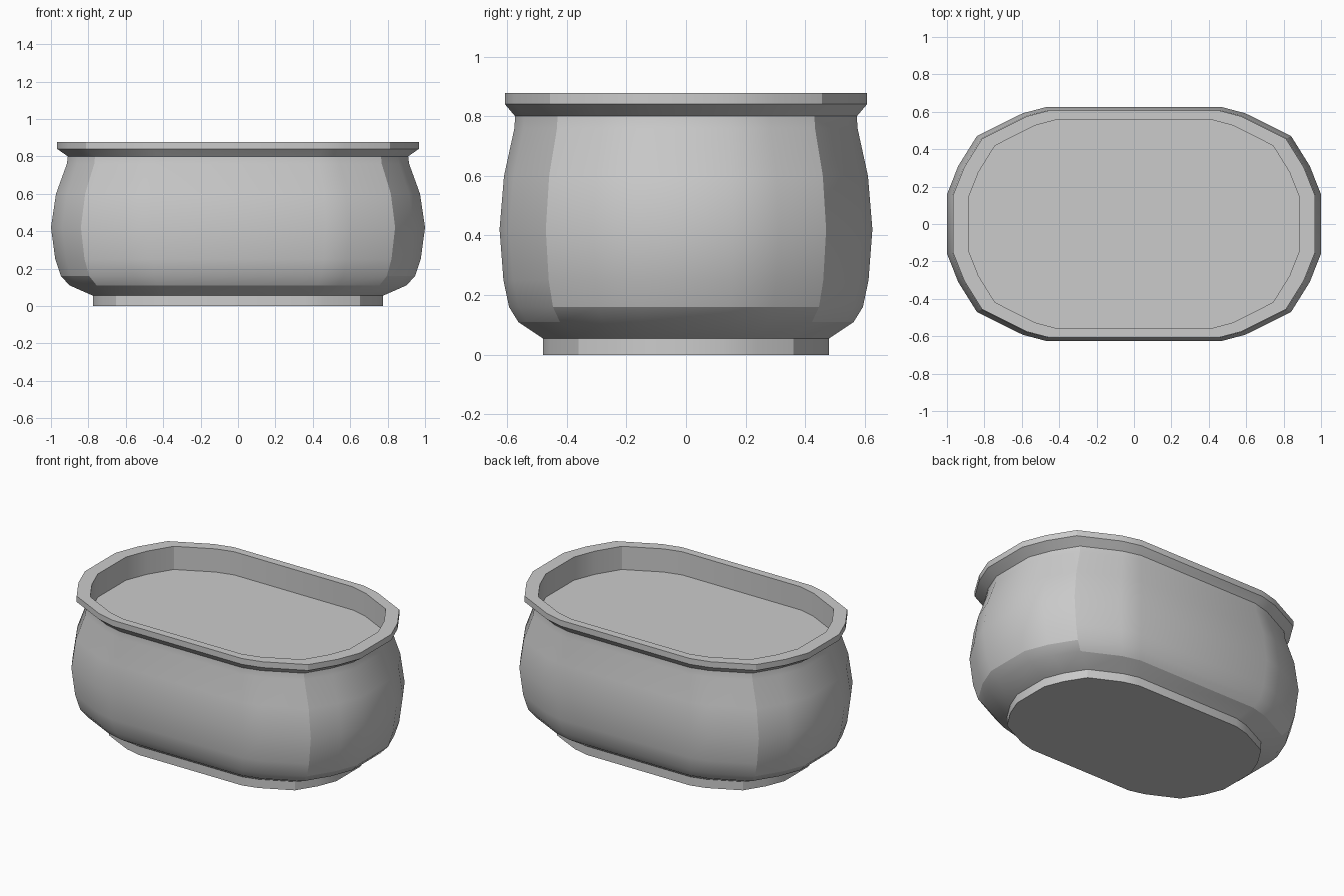
import bpy, bmesh, math

if "Cube" in bpy.data.objects:
    bpy.data.objects.remove(bpy.data.objects["Cube"])

# Quarter outline of the widest ring; mirrored into a 20-sided loop
QUARTER = [(1.0, 0.158), (0.94, 0.31), (0.84, 0.47), (0.595, 0.592), (0.47, 0.625)]
OUTLINE = (QUARTER
           + [(-x, y) for x, y in reversed(QUARTER)]
           + [(-x, -y) for x, y in QUARTER]
           + [(x, -y) for x, y in reversed(QUARTER)])


def loft(name, levels, cap_start=True, cap_end=True):
    """Skin the outline through levels of (half length x, half width y, z)."""
    bm = bmesh.new()
    rings = [[bm.verts.new((x * hx, y * hy / 0.625, z)) for x, y in OUTLINE]
             for hx, hy, z in levels]
    n = len(OUTLINE)
    for a, b in zip(rings, rings[1:]):
        for i in range(n):
            j = (i + 1) % n
            bm.faces.new((a[i], a[j], b[j], b[i]))
    if cap_start:
        bm.faces.new(rings[0][::-1])
    if cap_end:
        bm.faces.new(rings[-1])
    mesh = bpy.data.meshes.new(name)
    bm.to_mesh(mesh)
    bm.free()
    obj = bpy.data.objects.new(name, mesh)
    bpy.context.collection.objects.link(obj)
    bpy.ops.object.select_all(action='DESELECT')
    obj.select_set(True)
    bpy.context.view_layer.objects.active = obj
    bpy.ops.object.shade_smooth_by_angle(angle=math.radians(23.5))
    return obj


# Planter shell: foot, bulging body, neck, flared rim, inner wall
loft("planter_pot", [
    (0.775, 0.48, 0.0),
    (0.775, 0.48, 0.055),
    (0.90, 0.562, 0.11),
    (0.947, 0.593, 0.16),
    (0.977, 0.612, 0.25),
    (1.0, 0.625, 0.42),
    (0.973, 0.61, 0.60),
    (0.915, 0.575, 0.76),
    (0.91, 0.573, 0.80),
    (0.967, 0.607, 0.84),
    (0.967, 0.607, 0.877),
    (0.885, 0.557, 0.877),
    (0.885, 0.557, 0.73),
], cap_end=False)

# Soil surface filling the pot
loft("soil", [(0.885, 0.557, 0.73)], cap_start=False)
